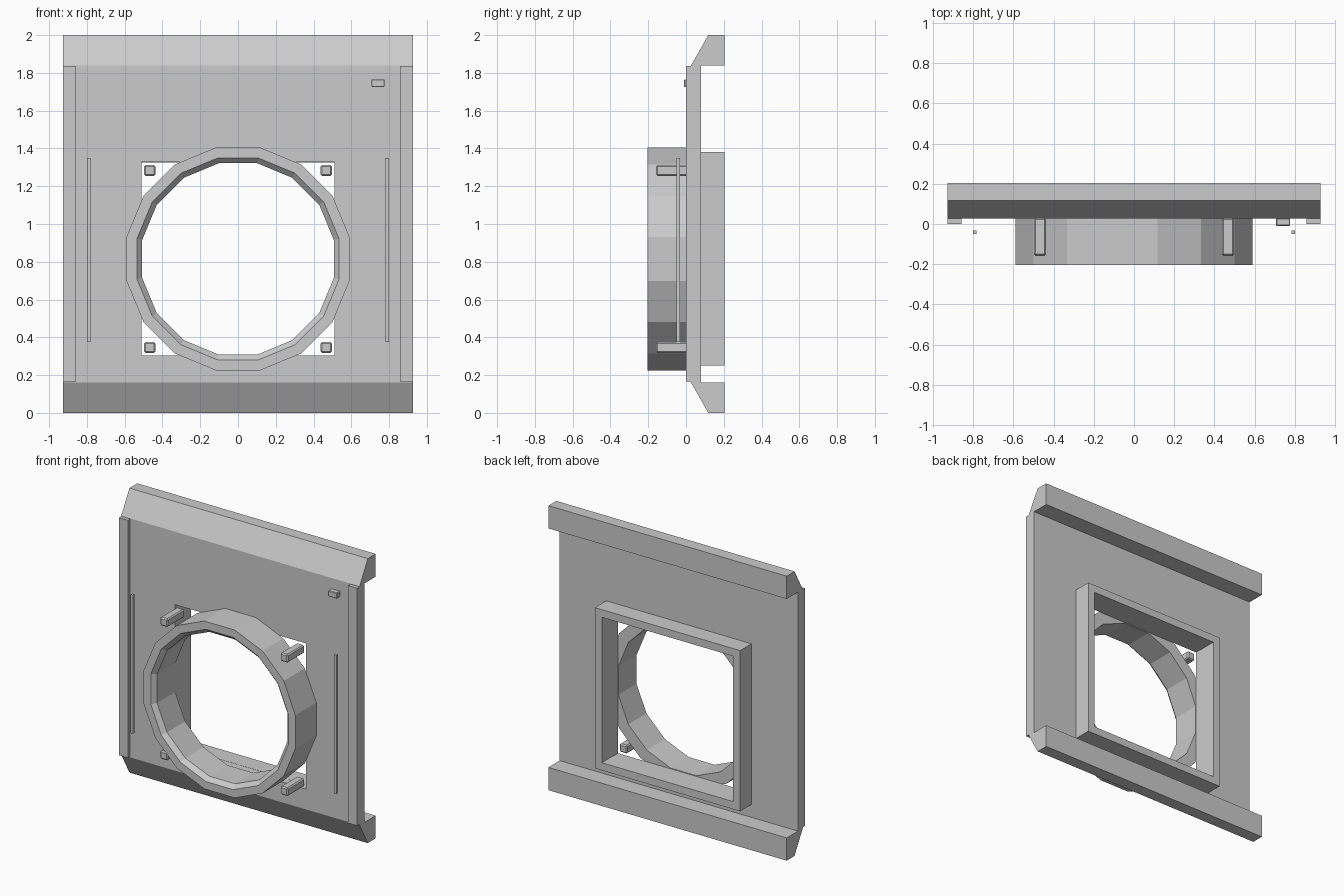
import bpy, bmesh, math

if "Cube" in bpy.data.objects:
    bpy.data.objects.remove(bpy.data.objects["Cube"])

W = 0.927       # half width of the panel
CZ = 0.815      # height of the opening centre


def finish(bm, name):
    bmesh.ops.recalc_face_normals(bm, faces=bm.faces)
    mesh = bpy.data.meshes.new(name)
    bm.to_mesh(mesh)
    bm.free()
    obj = bpy.data.objects.new(name, mesh)
    bpy.context.collection.objects.link(obj)
    return obj


def box(name, x, y, z, bevel=0):
    """Box from (min, max) ranges, optionally with chamfered edges."""
    bm = bmesh.new()
    bmesh.ops.create_cube(bm, size=1)
    for v in bm.verts:
        v.co = [(r[0] + r[1]) / 2 + c * (r[1] - r[0]) for c, r in zip(v.co, (x, y, z))]
    if bevel:
        bmesh.ops.bevel(bm, geom=bm.edges[:], offset=bevel, segments=1, affect='EDGES')
    return finish(bm, name)


def ring(name, sides, profile):
    """Closed (apothem, y) profile turned around the opening axis."""
    bm = bmesh.new()
    loops = []
    for i in range(sides):
        a = 2 * math.pi * (i + 0.5) / sides
        k = 1 / math.cos(math.pi / sides)
        loops.append([bm.verts.new((r * k * math.cos(a), y, CZ + r * k * math.sin(a)))
                      for r, y in profile])
    n = len(profile)
    for i in range(sides):
        p, q = loops[i], loops[(i + 1) % sides]
        for j in range(n):
            bm.faces.new((p[j], p[(j + 1) % n], q[(j + 1) % n], q[j]))
    return finish(bm, name)


# Panel with sloped top and bottom lips, extruded across the width
half = [(0.08, 1.84), (0.205, 1.84), (0.205, 2.0), (0.118, 2.0), (0.027, 1.84)]
profile = half + [(y, 2 - z) for y, z in reversed(half)]
bm = bmesh.new()
face = bm.faces.new([bm.verts.new((-W, y, z)) for y, z in profile])
ext = bmesh.ops.extrude_face_region(bm, geom=[face])
for v in ext['geom']:
    if isinstance(v, bmesh.types.BMVert):
        v.co.x = W
panel = finish(bm, "panel")

# Square opening through the panel
cutter = box("opening_cutter", (-0.51, 0.51), (-0.1, 0.3), (CZ - 0.512, CZ + 0.512))
cutter.hide_render = True
mod = panel.modifiers.new("opening", 'BOOLEAN')
mod.object = cutter
mod.operation = 'DIFFERENCE'
mod.solver = 'EXACT'
bpy.context.view_layer.objects.active = panel
bpy.ops.object.modifier_apply(modifier=mod.name)
bpy.data.objects.remove(cutter)

# Square frame behind and faceted collar in front of the opening
ring("back_frame", 4, [(0.565, 0.08), (0.565, 0.205), (0.511, 0.205), (0.511, 0.08)])
ring("front_collar", 16, [(0.59, 0.027), (0.59, -0.205), (0.535, -0.205),
                          (0.507, -0.175), (0.507, 0.027)])

# Edge strips, thin rods and corner pegs on both sides
for s, side in ((-1, "left"), (1, "right")):
    def span(a, b):
        return tuple(sorted((s * a, s * b)))
    box("edge_strip_" + side, span(0.857, W), (0, 0.027), (0.167, 1.837))
    box("rod_" + side, span(0.782, 0.8), (-0.049, -0.032), (0.375, 1.35))
    for t, level in ((-1, "lower"), (1, "upper")):
        z = CZ + t * 0.469
        box(f"peg_{level}_{side}", span(0.438, 0.497), (-0.158, 0.03),
            (z - 0.029, z + 0.029), 0.008)

# Small button in the upper right corner
box("button", (0.706, 0.776), (-0.01, 0.03), (1.725, 1.766), 0.004)
